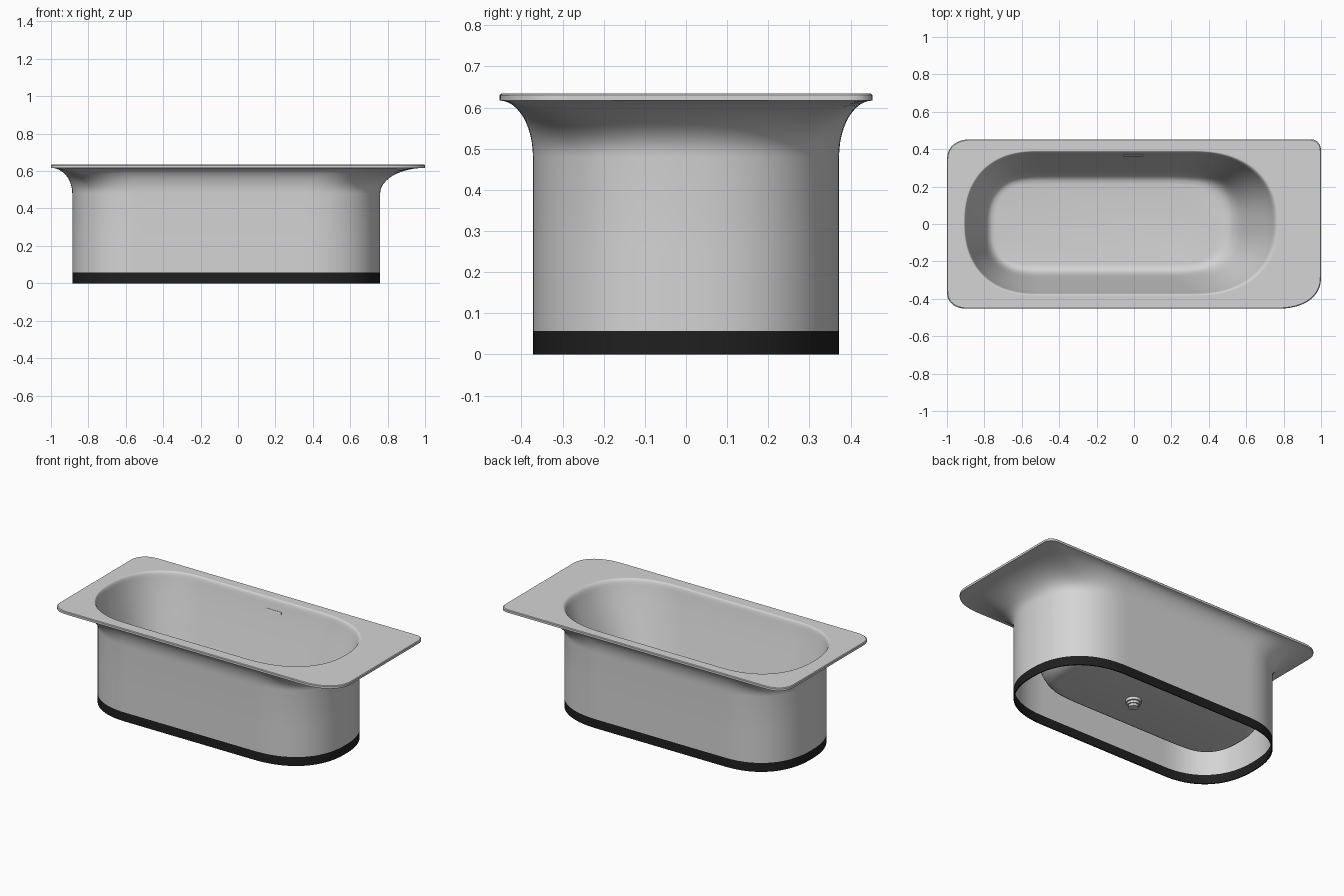
import bpy, bmesh, math
from mathutils import Vector

cube = bpy.data.objects.get("Cube")
if cube:
    bpy.data.objects.remove(cube, do_unlink=True)

STEPS = 64      # samples per quarter of each outline
FULLNESS = 2.3  # superellipse exponent of the rounded corners


def make_material(name, value):
    mat = bpy.data.materials.new(name)
    mat.use_nodes = True
    color = (value, value, value, 1)
    mat.diffuse_color = color
    mat.node_tree.nodes["Principled BSDF"].inputs["Base Color"].default_value = color
    return mat


enamel = make_material("light grey enamel", 0.66)
rubber = make_material("black base", 0.014)


def resample(points, count):
    """Evenly spaced points along a polyline, leaving out the last one."""
    lengths = [0]
    for a, b in zip(points, points[1:]):
        lengths.append(lengths[-1] + (b - a).length)
    out, k = [], 0
    for i in range(count):
        d = lengths[-1] * i / count
        while lengths[k + 1] <= d:
            k += 1
        out.append(points[k].lerp(points[k + 1], (d - lengths[k]) / (lengths[k + 1] - lengths[k])))
    return out


def full(v):
    return math.copysign(abs(v) ** (2 / FULLNESS), v)


def outline(x0, x1, y0, y1, radii):
    """Rounded rectangle; radii are (rx, ry) from the back left corner, anticlockwise."""
    cx, cy = (x0 + x1) / 2, (y0 + y1) / 2
    ends = [Vector((x1, cy)), Vector((cx, y1)), Vector((x0, cy)), Vector((cx, y0))]
    corners = [(x1, y1, -1, -1), (x0, y1, 1, -1), (x0, y0, 1, 1), (x1, y0, -1, 1)]
    ring = []
    for q, ((px, py, sx, sy), (rx, ry)) in enumerate(zip(corners, radii)):
        path = [ends[q]]
        for i in range(49):
            a = math.pi / 2 * (q + i / 48)
            path.append(Vector((px + sx * rx + rx * full(math.cos(a)),
                                py + sy * ry + ry * full(math.sin(a)))))
        path.append(ends[(q + 1) % 4])
        ring += resample(path, STEPS)
    return ring


def blend(a, b, t):
    return [p.lerp(q, t) for p, q in zip(a, b)]


def inset(ring, x0, x1, y, d):
    """Shrink an outline by distance d on every side."""
    cx = (x0 + x1) / 2
    sx, sy = 1 - 2 * d / (x1 - x0), 1 - d / y
    return [Vector((cx + (p.x - cx) * sx, p.y * sy)) for p in ring]


def finish(obj, angle=35):
    bpy.ops.object.select_all(action='DESELECT')
    obj.select_set(True)
    bpy.context.view_layer.objects.active = obj
    bpy.ops.object.shade_smooth_by_angle(angle=math.radians(angle))


def loft(name, rings, materials, cap_start=False, cap_end=False):
    bm = bmesh.new()
    rows = [[bm.verts.new((p.x, p.y, z)) for p in ring] for ring, z in rings]
    n = len(rows[0])
    for a, b in zip(rows, rows[1:]):
        for i in range(n):
            j = (i + 1) % n
            bm.faces.new((a[i], a[j], b[j], b[i]))
    if cap_start:
        bm.faces.new(rows[0][::-1])
    if cap_end:
        bm.faces.new(rows[-1])
    mesh = bpy.data.meshes.new(name)
    bm.to_mesh(mesh)
    bm.free()
    for m in materials:
        mesh.materials.append(m)
    obj = bpy.data.objects.new(name, mesh)
    bpy.context.collection.objects.link(obj)
    finish(obj)
    return obj


# Outlines of the skirt, rim, basin opening and basin floor
SKIRT = (-0.886, 0.76, 0.372)
skirt = outline(SKIRT[0], SKIRT[1], -SKIRT[2], SKIRT[2],
                [(0.4, 0.372), (0.36, 0.372), (0.36, 0.372), (0.4, 0.372)])
skirt_inner = inset(skirt, *SKIRT, 0.006)
rim = outline(-1, 1, -0.453, 0.453, [(0.06, 0.06), (0.13, 0.11), (0.11, 0.09), (0.24, 0.17)])
rim_top = inset(rim, -1, 1, 0.453, 0.004)
opening = outline(-0.909, 0.769, -0.381, 0.391,
                  [(0.45, 0.386), (0.39, 0.386), (0.39, 0.386), (0.45, 0.386)])
floor = outline(-0.74, 0.44, -0.215, 0.21,
                [(0.18, 0.18), (0.17, 0.18), (0.17, 0.18), (0.18, 0.18)])

# Basin wall: share of the way from opening to floor, and height
WALL = [(0, 0.634), (0.01, 0.6335), (0.025, 0.631), (0.045, 0.625), (0.065, 0.614),
        (0.085, 0.597), (0.12, 0.567), (0.22, 0.495), (0.35, 0.405), (0.48, 0.317),
        (0.57, 0.255), (0.64, 0.212), (0.71, 0.182), (0.79, 0.163), (0.88, 0.153), (1, 0.15)]
BAND = 0.057

# Tub body: inside of skirt, outside of skirt, flare, rim, basin
rings = [(skirt_inner, z) for z in (0.5, BAND, 0)]
rings += [(skirt, z) for z in (0, BAND, 0.25, 0.48)]
for i in range(1, 13):
    a = math.pi / 2 * i / 12
    rings.append((blend(skirt, rim, 1 - math.cos(a)), 0.48 + 0.137 * math.sin(a)))
rings += [(rim, 0.63), (rim_top, 0.634), (blend(opening, rim_top, 0.04), 0.634)]
rings += [(blend(opening, floor, t), z) for t, z in WALL]
body = loft("tub_body", rings, [enamel, rubber], cap_end=True)
for face in body.data.polygons:
    if face.center.z < BAND - 0.001:
        face.material_index = 1

# Underside of the basin, seen through the open base
under = [(blend(opening, floor, t - 0.04), z - 0.012) for t, z in reversed(WALL[7:])]
loft("basin_underside", under, [enamel], cap_start=True)


def disc(name, radius, z0, z1):
    bpy.ops.mesh.primitive_cylinder_add(vertices=48, radius=radius, depth=z1 - z0,
                                        location=(-0.005, -0.01, (z0 + z1) / 2))
    obj = bpy.context.object
    obj.name = name
    obj.data.materials.append(enamel)
    finish(obj)


# Drain cover in the floor and stepped drain fitting below it
disc("drain_cover", 0.045, 0.146, 0.154)
disc("drain_flange", 0.045, 0.12, 0.139)
disc("drain_neck", 0.036, 0.105, 0.12)
disc("drain_outlet", 0.028, 0.09, 0.105)

# Overflow slot plate on the back wall
bpy.ops.mesh.primitive_cube_add(size=1, location=(-0.005, 0.367, 0.562))
slot = bpy.context.object
slot.name = "overflow_slot"
slot.scale = (0.11, 0.008, 0.014)
slot.rotation_euler.x = math.radians(-16)
slot.data.materials.append(enamel)
finish(slot)
